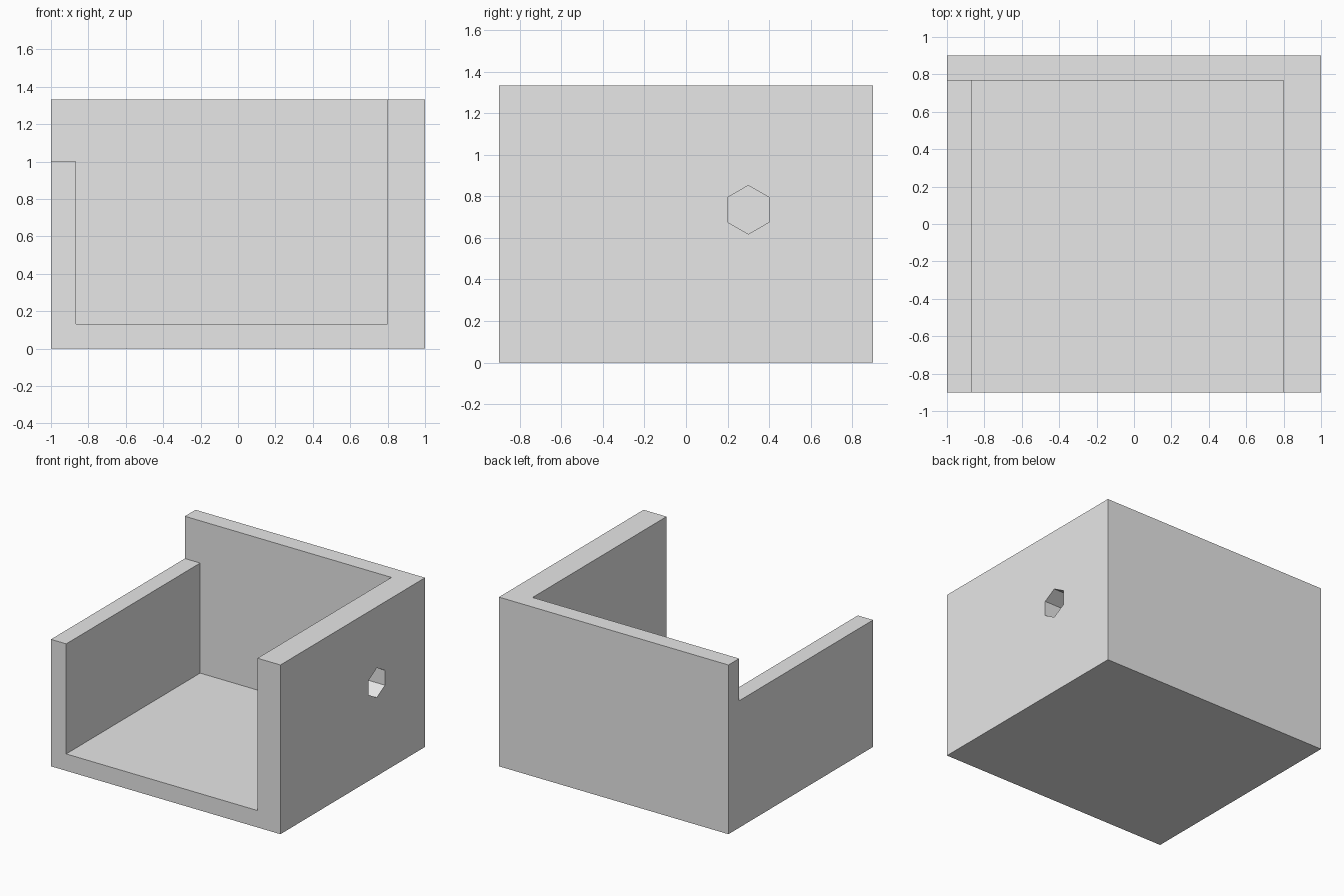
import bpy
from math import pi
from mathutils import Vector

default = bpy.data.objects.get("Cube")
if default:
    bpy.data.objects.remove(default, do_unlink=True)

# Overall size and wall thicknesses
WIDTH, DEPTH, HEIGHT = 2.0, 1.8, 1.333
THIN, THICK = 0.133, 0.2
LOW_WALL = 1.0
RIGHT, BACK = WIDTH / 2, DEPTH / 2
OVER = 0.3  # cutter overshoot past the outer faces

grey = bpy.data.materials.new("plain grey")
grey.use_nodes = True
grey.diffuse_color = (0.8, 0.8, 0.8, 1)
grey.node_tree.nodes["Principled BSDF"].inputs["Base Color"].default_value = (0.8, 0.8, 0.8, 1)


def box(name, low, high):
    low, high = Vector(low), Vector(high)
    bpy.ops.mesh.primitive_cube_add(size=1, location=(low + high) / 2)
    obj = bpy.context.object
    obj.name = name
    obj.scale = high - low
    bpy.ops.object.transform_apply(location=True, rotation=True, scale=True)
    obj.data.materials.append(grey)
    return obj


def cut(target, cutter):
    cutter.hide_render = True
    mod = target.modifiers.new(cutter.name, "BOOLEAN")
    mod.operation = "DIFFERENCE"
    mod.solver = "EXACT"
    mod.object = cutter
    bpy.context.view_layer.objects.active = target
    bpy.ops.object.modifier_apply(modifier=mod.name)
    bpy.data.objects.remove(cutter, do_unlink=True)


# Solid block that becomes the open tray
tray = box("open_tray", (-RIGHT, -BACK, 0), (RIGHT, BACK, HEIGHT))

# Cavity, open at the front and the top
cut(tray, box("cavity_cutter", (-RIGHT + THIN, -BACK - OVER, THIN),
              (RIGHT - THICK, BACK - THIN, HEIGHT + OVER)))

# Lower the thin side wall, leaving the back wall at full height
cut(tray, box("low_wall_cutter", (-RIGHT - OVER, -BACK - OVER, LOW_WALL),
              (0, BACK - THIN, HEIGHT + OVER)))

# Six-sided hole through the thick side wall, with a corner pointing up
bpy.ops.mesh.primitive_cylinder_add(vertices=6, radius=0.117, depth=2 * OVER,
                                    location=(RIGHT, 0.3, 0.735), rotation=(0, pi / 2, 0))
hole = bpy.context.object
hole.name = "hex_hole_cutter"
bpy.ops.object.transform_apply(location=True, rotation=True, scale=True)
# Turn the hexagon so its highest point is a corner
top = max(v.co.z for v in hole.data.vertices)
if sum(abs(v.co.z - top) < 0.001 for v in hole.data.vertices) > 2:
    for v in hole.data.vertices:
        dy, dz = v.co.y - 0.3, v.co.z - 0.735
        v.co.y, v.co.z = 0.3 - dz, 0.735 + dy
hole.data.materials.append(grey)
cut(tray, hole)

for poly in tray.data.polygons:
    poly.use_smooth = False
